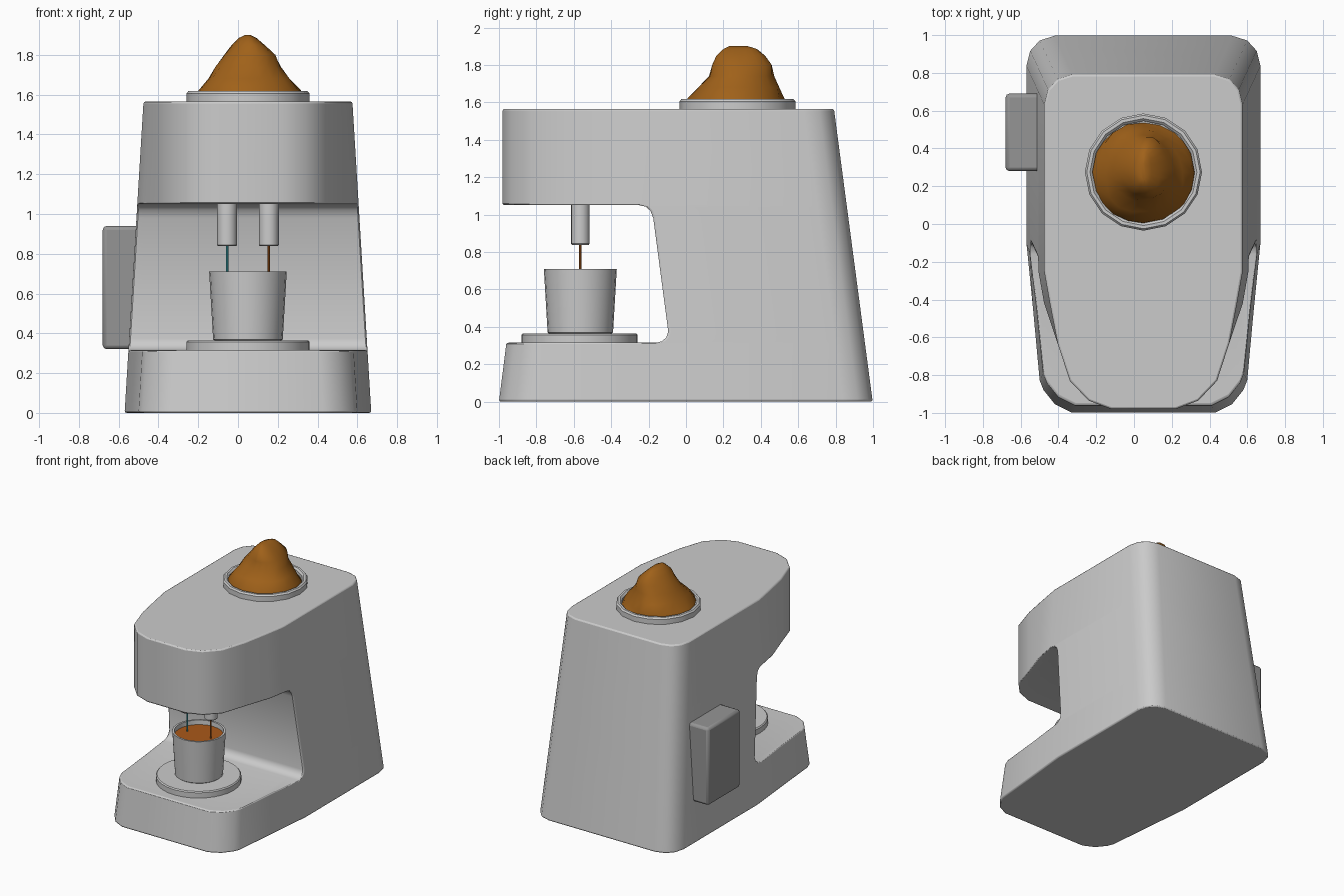
import bpy, bmesh, math, random

if "Cube" in bpy.data.objects:
    bpy.data.objects.remove(bpy.data.objects["Cube"])

CX = 0.05            # machine centre line
CUP_Y = -0.565
random.seed(4)


def add_object(name, bm, color=None, bevel=0, angle=35):
    bmesh.ops.remove_doubles(bm, verts=bm.verts, dist=0.0005)
    bmesh.ops.recalc_face_normals(bm, faces=bm.faces)
    mesh = bpy.data.meshes.new(name)
    bm.to_mesh(mesh)
    bm.free()
    ob = bpy.data.objects.new(name, mesh)
    bpy.context.collection.objects.link(ob)
    if color:
        mat = bpy.data.materials.new(name + "_color")
        mat.diffuse_color = (*color, 1)
        mat.use_nodes = True
        mat.node_tree.nodes["Principled BSDF"].inputs["Base Color"].default_value = mat.diffuse_color
        mesh.materials.append(mat)
    if bevel:
        mod = ob.modifiers.new("soft_edges", 'BEVEL')
        mod.width = bevel
        mod.segments = 2
        mod.limit_method = 'ANGLE'
        mod.angle_limit = math.radians(50)
    bpy.ops.object.select_all(action='DESELECT')
    ob.select_set(True)
    bpy.context.view_layer.objects.active = ob
    bpy.ops.object.shade_smooth_by_angle(angle=math.radians(angle))
    return ob


def loft(rings):
    """Skin a stack of equal-length rings and cap both ends."""
    bm = bmesh.new()
    vs = [[bm.verts.new(p) for p in r] for r in rings]
    n = len(rings[0])
    for a, b in zip(vs, vs[1:]):
        for i in range(n):
            j = (i + 1) % n
            bm.faces.new((a[i], a[j], b[j], b[i]))
    bm.faces.new(vs[0][::-1])
    bm.faces.new(vs[-1])
    return bm


def lathe(name, x, y, profile, sides=16, color=None):
    rings = [[(x + r * math.cos(math.tau * i / sides),
               y + r * math.sin(math.tau * i / sides), z)
              for i in range(sides)] for r, z in profile]
    return add_object(name, loft(rings), color)


# Body: horizontal outlines for base, column and head, skinned upward
def outline(z, kind, y0, yf=0):
    hw = 0.62 - 0.095 * z / 1.565
    yb = 0.998 - 0.207 * z / 1.565
    half = [(hw - 0.15, yb), (hw - 0.07, yb - 0.025),
            (hw - 0.02, yb - 0.08), (hw, yb - 0.16), (hw, y0)]
    if kind == "base":
        half += [(hw - 0.035, -0.45), (hw - 0.07, yf + 0.17), (hw - 0.09, yf + 0.12),
                 (hw - 0.15, yf + 0.045), (hw - 0.24, yf)]
    elif kind == "column":
        half += [(hw * k, y0) for k in (0.92, 0.83, 0.72, 0.55, 0.35)]
    else:
        half += [(hw - 0.03, -0.42), (0.455, -0.63), (0.39, -0.83),
                 (0.29, -0.935), (0.17, -0.98)]
    ring = half + [(-x, y) for x, y in reversed(half)]
    return [(CX + x, y, z) for x, y in ring]


body = loft([
    outline(0, "base", -0.10, -1.0),
    outline(0.315, "base", -0.16, -0.96),
    outline(0.315, "column", -0.16),
    outline(0.322, "column", -0.13),
    outline(0.342, "column", -0.106),
    outline(0.375, "column", -0.095),
    outline(0.98, "column", -0.175),
    outline(1.02, "column", -0.19),
    outline(1.042, "column", -0.215),
    outline(1.05, "column", -0.25),
    outline(1.05, "head", -0.25),
    outline(1.565, "head", -0.25),
])
add_object("machine_body", body, bevel=0.01)

# Side box
bm = bmesh.new()
bmesh.ops.create_cube(bm, size=1)
for v in bm.verts:
    v.co = (-0.565 + v.co.x * 0.23, 0.485 + v.co.y * 0.41, 0.63 + v.co.z * 0.62)
add_object("side_box", bm, (0.3, 0.3, 0.3), bevel=0.02)

# Hopper collar and drip plate
lathe("hopper_collar", CX, 0.275, [(0.31, 1.55), (0.31, 1.605), (0.3, 1.617),
                                   (0.283, 1.617), (0.27, 1.605), (0.27, 1.575)])
lathe("drip_plate", CX, CUP_Y - 0.005, [(0.31, 0.305), (0.31, 0.357), (0.302, 0.365)], 32)

# Lumpy heap of ground coffee
N = 20
heap = []
for z, rx, ry, cx, cy in [(1.58, 0.275, 0.268, 0.05, 0.268), (1.62, 0.26, 0.257, 0.05, 0.265),
                          (1.68, 0.205, 0.22, 0.05, 0.275), (1.74, 0.165, 0.175, 0.05, 0.29),
                          (1.80, 0.128, 0.16, 0.06, 0.295), (1.85, 0.083, 0.13, 0.055, 0.285),
                          (1.885, 0.045, 0.09, 0.05, 0.29), (1.9, 0.012, 0.05, 0.05, 0.28)]:
    ring = []
    for i in range(N):
        a = math.tau * i / N
        k = 1 if z < 1.6 else 1 + 0.05 * math.sin(3 * a + z * 9) + random.uniform(-0.03, 0.03)
        ring.append((cx + rx * k * math.cos(a), cy + ry * k * math.sin(a), z))
    heap.append(ring)
add_object("coffee_heap", loft(heap), (0.35, 0.12, 0.01), angle=70)

# Cup with hollow inside, and its drink
lathe("cup", CX, CUP_Y, [(0.165, 0.362), (0.175, 0.37), (0.195, 0.71), (0.18, 0.71),
                         (0.165, 0.40)], 24)
lathe("drink", CX, CUP_Y, [(0.17, 0.64), (0.178, 0.675)], 24, (0.4, 0.1, 0.01))

# Spouts and their thin streams
for side, x, color in (("left", -0.055, (0.05, 0.45, 0.5)), ("right", 0.155, (0.4, 0.1, 0.01))):
    lathe(side + "_spout", x, CUP_Y, [(0.045, 0.838), (0.05, 0.844), (0.05, 1.06)])
    lathe(side + "_stream", x, CUP_Y, [(0.006, 0.67), (0.006, 0.845)], 8, color)
